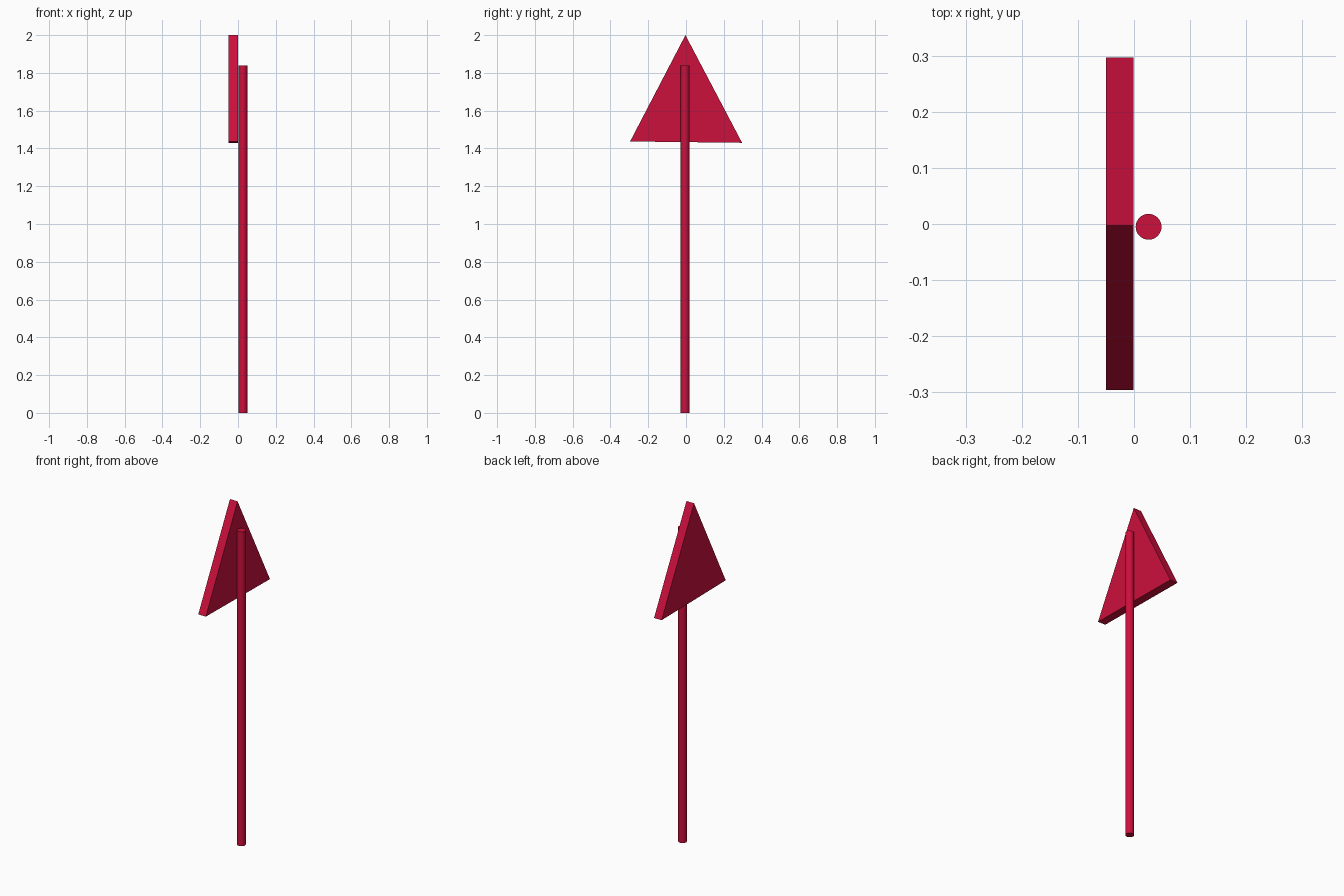
import bpy, bmesh

if "Cube" in bpy.data.objects:
    bpy.data.objects.remove(bpy.data.objects["Cube"])

# Red paint shared by both parts
red = bpy.data.materials.new("red_paint")
red.diffuse_color = (0.60, 0.005, 0.045, 1)
red.use_nodes = True
red.node_tree.nodes["Principled BSDF"].inputs["Base Color"].default_value = red.diffuse_color

# Round post standing on the ground
R, H = 0.023, 1.84
bpy.ops.mesh.primitive_cylinder_add(vertices=32, radius=R, depth=H,
                                    location=(0.026, -0.005, H / 2))
post = bpy.context.object
post.name = "post"
post.data.materials.append(red)
bpy.ops.object.shade_smooth_by_angle()

# Triangular sign plate: profile in the YZ plane, extruded along X
profile = [(-0.296, 1.437), (0.297, 1.430), (-0.003, 2.0)]
bm = bmesh.new()
face = bm.faces.new([bm.verts.new((-0.05, y, z)) for y, z in profile])
ext = bmesh.ops.extrude_face_region(bm, geom=[face])
bmesh.ops.translate(bm, vec=(0.049, 0, 0),
                    verts=[v for v in ext["geom"] if isinstance(v, bmesh.types.BMVert)])
bmesh.ops.holes_fill(bm, edges=bm.edges)
bmesh.ops.recalc_face_normals(bm, faces=bm.faces)
mesh = bpy.data.meshes.new("sign_plate")
bm.to_mesh(mesh)
bm.free()
mesh.materials.append(red)
plate = bpy.data.objects.new("sign_plate", mesh)
bpy.context.collection.objects.link(plate)
